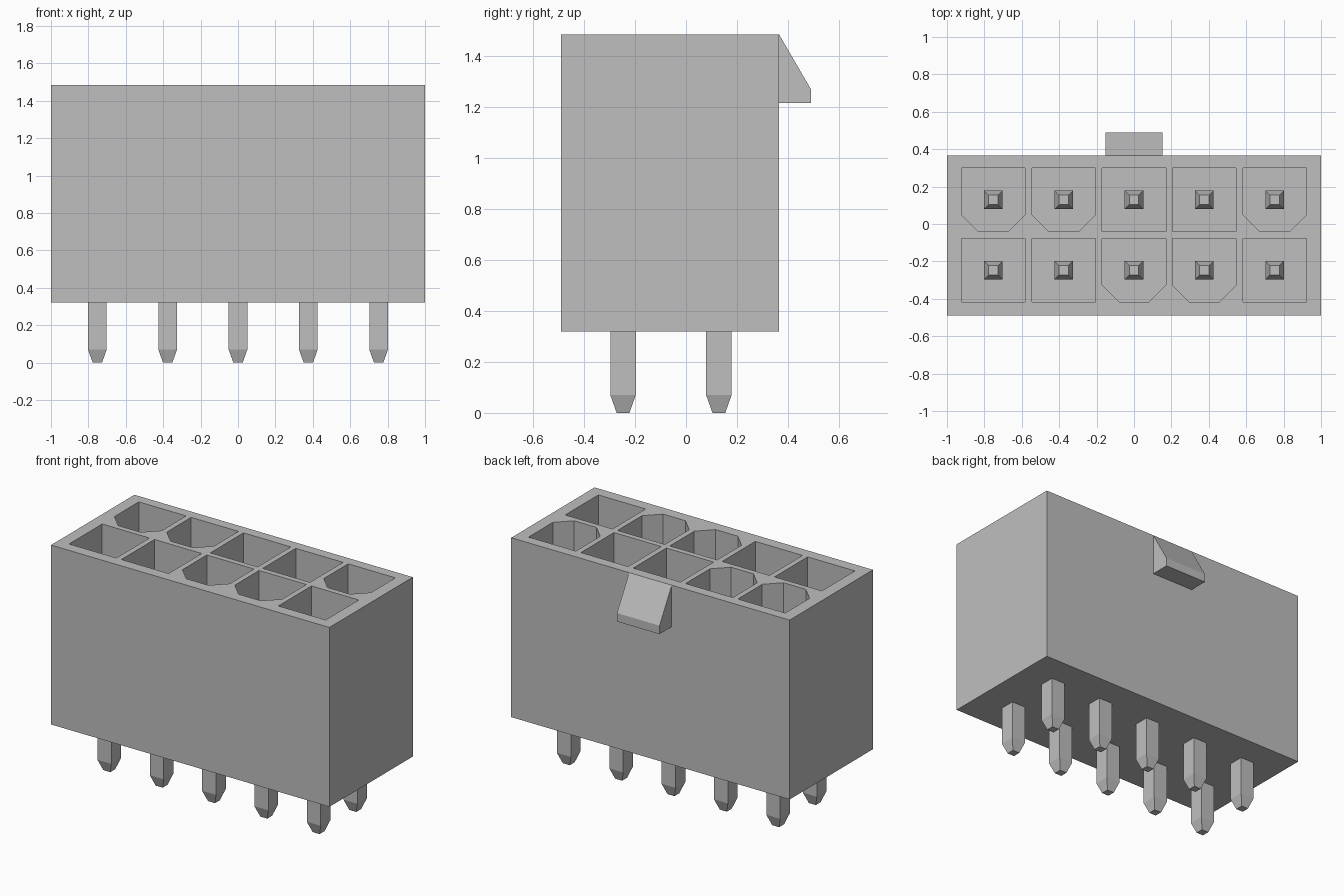
import bpy, bmesh

cube = bpy.data.objects.get("Cube")
if cube:
    bpy.data.objects.remove(cube, do_unlink=True)

BODY_BOTTOM, BODY_TOP = 0.32, 1.485
FRONT, BACK = -0.49, 0.365
PITCH = 0.376
ROWS = {"front": -0.247, "back": 0.129}
CHAMFERED = {"front": (2, 3), "back": (0, 1, 4)}
FLOOR = 0.45

grey = bpy.data.materials.new("plain grey")
grey.use_nodes = True
colour = (0.52, 0.52, 0.52, 1)
grey.diffuse_color = colour
grey.node_tree.nodes["Principled BSDF"].inputs["Base Color"].default_value = colour


def add_object(name, bm):
    bmesh.ops.recalc_face_normals(bm, faces=bm.faces)
    mesh = bpy.data.meshes.new(name)
    bm.to_mesh(mesh)
    bm.free()
    mesh.materials.append(grey)
    obj = bpy.data.objects.new(name, mesh)
    bpy.context.collection.objects.link(obj)
    return obj


def add_loft(bm, rings):
    """Skin a stack of equally sized point rings and cap both ends."""
    loops = [[bm.verts.new(p) for p in ring] for ring in rings]
    for a, b in zip(loops, loops[1:]):
        for i in range(len(a)):
            j = (i + 1) % len(a)
            bm.faces.new((a[i], a[j], b[j], b[i]))
    bm.faces.new(loops[0][::-1])
    bm.faces.new(loops[-1])


def rectangle(x0, x1, y0, y1):
    return [(x0, y0), (x1, y0), (x1, y1), (x0, y1)]


def cavity_outline(x, y, chamfered, r=0.17, c=0.09):
    if not chamfered:
        return rectangle(x - r, x + r, y - r, y + r)
    return [(x - r + c, y - r), (x + r - c, y - r), (x + r, y - r + c),
            (x + r, y + r), (x - r, y + r), (x - r, y - r + c)]


def at_height(outline, z):
    return [(x, y, z) for x, y in outline]


# Housing block
bm = bmesh.new()
outline = rectangle(-1, 1, FRONT, BACK)
add_loft(bm, [at_height(outline, BODY_BOTTOM), at_height(outline, BODY_TOP)])
housing = add_object("housing", bm)

# Keyed sockets, cut from above
bm = bmesh.new()
for row, y in ROWS.items():
    for col in range(5):
        outline = cavity_outline((col - 2) * PITCH, y, col in CHAMFERED[row])
        add_loft(bm, [at_height(outline, FLOOR), at_height(outline, BODY_TOP + 0.1)])
cutter = add_object("socket_cutter", bm)
cutter.hide_render = True
cut = housing.modifiers.new("sockets", "BOOLEAN")
cut.operation = "DIFFERENCE"
cut.solver = "EXACT"
cut.object = cutter
bpy.context.view_layer.objects.active = housing
bpy.ops.object.modifier_apply(modifier=cut.name)
bpy.data.objects.remove(cutter, do_unlink=True)

# Latch wedge on the back wall
bm = bmesh.new()
profile = [(BACK, 1.215), (0.49, 1.215), (0.49, 1.27), (BACK, BODY_TOP)]
add_loft(bm, [[(x, y, z) for y, z in profile] for x in (-0.153, 0.153)])
add_object("latch", bm)

# Square pins with tapered ends
PIN_PROFILE = [(0, 0.025), (0.07, 0.05), (1.0, 0.05), (1.07, 0.025)]
for row, y in ROWS.items():
    for col in range(5):
        x = (col - 2) * PITCH
        bm = bmesh.new()
        add_loft(bm, [at_height(rectangle(x - r, x + r, y - r, y + r), z)
                      for z, r in PIN_PROFILE])
        add_object(f"{row}_pin_{col + 1}", bm)
